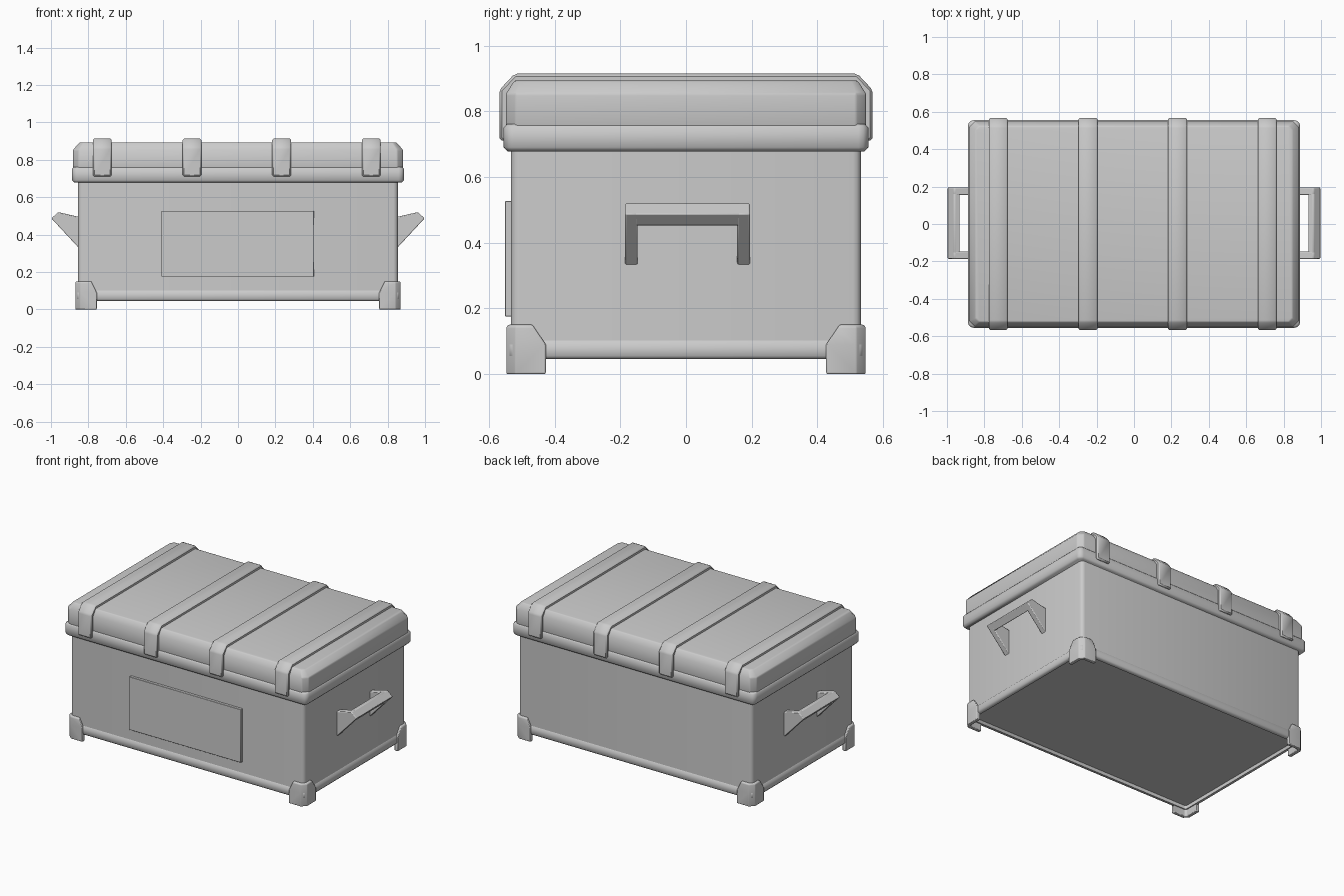
import bpy, bmesh, math

if "Cube" in bpy.data.objects:
    bpy.data.objects.remove(bpy.data.objects["Cube"])


def finish(bm, name, bevel=0.0, segments=2, mirror=None):
    """Turn a bmesh into a smooth-shaded object with optional mirror and bevel."""
    bmesh.ops.recalc_face_normals(bm, faces=bm.faces)
    mesh = bpy.data.meshes.new(name)
    bm.to_mesh(mesh)
    bm.free()
    obj = bpy.data.objects.new(name, mesh)
    bpy.context.collection.objects.link(obj)
    if mirror:
        m = obj.modifiers.new("Mirror", 'MIRROR')
        m.use_axis = mirror
        m.use_clip = False
        m.use_mirror_merge = False
    if bevel:
        b = obj.modifiers.new("Bevel", 'BEVEL')
        b.width = bevel
        b.segments = segments
        b.limit_method = 'ANGLE'
        b.angle_limit = math.radians(35)
    bpy.ops.object.select_all(action='DESELECT')
    obj.select_set(True)
    bpy.context.view_layer.objects.active = obj
    bpy.ops.object.shade_smooth_by_angle(angle=math.radians(50))
    return obj


def loft(rings, name, closed=False, **kw):
    """Skin equal-length rings of 3D points; cap the ends, or close into a loop."""
    bm = bmesh.new()
    vs = [[bm.verts.new(p) for p in r] for r in rings]
    n = len(vs[0])
    pairs = list(zip(vs, vs[1:])) + ([(vs[-1], vs[0])] if closed else [])
    for a, b in pairs:
        for i in range(n):
            j = (i + 1) % n
            bm.faces.new((a[i], a[j], b[j], b[i]))
    if not closed:
        bm.faces.new(vs[0])
        bm.faces.new(vs[-1])
    return finish(bm, name, **kw)


def rect(hx, hy, r, z, steps=3):
    """Rectangle outline with rounded corners."""
    pts = []
    for k, (sx, sy) in enumerate([(1, 1), (-1, 1), (-1, -1), (1, -1)]):
        for i in range(steps + 1):
            a = math.pi / 2 * (k + i / steps)
            pts.append((sx * (hx - r) + r * math.cos(a),
                        sy * (hy - r) + r * math.sin(a), z))
    return pts


def extrude_x(poly, x0, x1, name, **kw):
    return loft([[(x, y, z) for y, z in poly] for x in (x0, x1)], name, **kw)


# Body
loft([rect(0.855, 0.533, 0.025, 0.068), rect(0.855, 0.533, 0.025, 0.70)], "body")

# Base trim running around the bottom
loft([rect(0.838, 0.516, 0.015, 0.045), rect(0.855, 0.533, 0.02, 0.045),
      rect(0.864, 0.541, 0.025, 0.055), rect(0.864, 0.541, 0.025, 0.090),
      rect(0.853, 0.531, 0.02, 0.105), rect(0.838, 0.516, 0.015, 0.105)],
     "base_trim", closed=True)

# Lid rim and lid
loft([rect(0.876, 0.544, 0.02, 0.678), rect(0.888, 0.555, 0.03, 0.690),
      rect(0.888, 0.555, 0.03, 0.750), rect(0.878, 0.545, 0.02, 0.761)], "lid_rim")
loft([rect(0.882, 0.548, 0.03, 0.74, 1), rect(0.882, 0.548, 0.03, 0.853, 1),
      rect(0.847, 0.523, 0.02, 0.893, 1)], "lid", bevel=0.006)

# Straps wrapped over the lid
strap = [(-0.568, 0.71), (-0.568, 0.865), (-0.522, 0.914),
         (0.522, 0.914), (0.568, 0.865), (0.568, 0.71),
         (0.54, 0.71), (0.54, 0.85), (0.515, 0.885),
         (-0.515, 0.885), (-0.54, 0.85), (-0.54, 0.71)]
for i, x in enumerate((-0.726, -0.246, 0.233, 0.712)):
    extrude_x(strap, x - 0.05, x + 0.05, f"strap_{i + 1}", bevel=0.008, segments=1)

# Front panel
extrude_x([(-0.551, 0.175), (-0.551, 0.527), (-0.525, 0.527), (-0.525, 0.175)],
          -0.41, 0.407, "front_panel", bevel=0.002, segments=1)


# Corner feet: L-shaped guards with arms that shorten towards the top
def guard(xe, ye, z, d=0.0):
    ox, oy, ix, iy, c = 0.87 - d, 0.547 - d, 0.845, 0.523, 0.028
    return [(xe, oy, z), (ox - c, oy, z), (ox, oy - c, z), (ox, ye, z),
            (ix, ye, z), (ix, iy - 0.01, z), (ix - 0.01, iy, z), (xe, iy, z)]


loft([guard(0.755, 0.427, 0.0), guard(0.755, 0.427, 0.09),
      guard(0.781, 0.463, 0.143), guard(0.785, 0.468, 0.15, 0.006)],
     "corner_feet", bevel=0.004, mirror=(True, True, False))

# Carry handles: each a grip bar between two tapered arms
bar = [(0.93, 0.511), (0.96, 0.52), (0.998, 0.487), (0.963, 0.45)]
arm = [(0.845, 0.493), (0.96, 0.52), (0.998, 0.487), (0.845, 0.322)]
for name, poly, y0, y1 in (("handle_bars", bar, -0.16, 0.17),
                           ("handle_front_arms", arm, -0.186, -0.147),
                           ("handle_rear_arms", arm, 0.156, 0.195)):
    loft([[(x, y, z) for x, z in poly] for y in (y0, y1)], name,
         bevel=0.005, mirror=(True, False, False))
